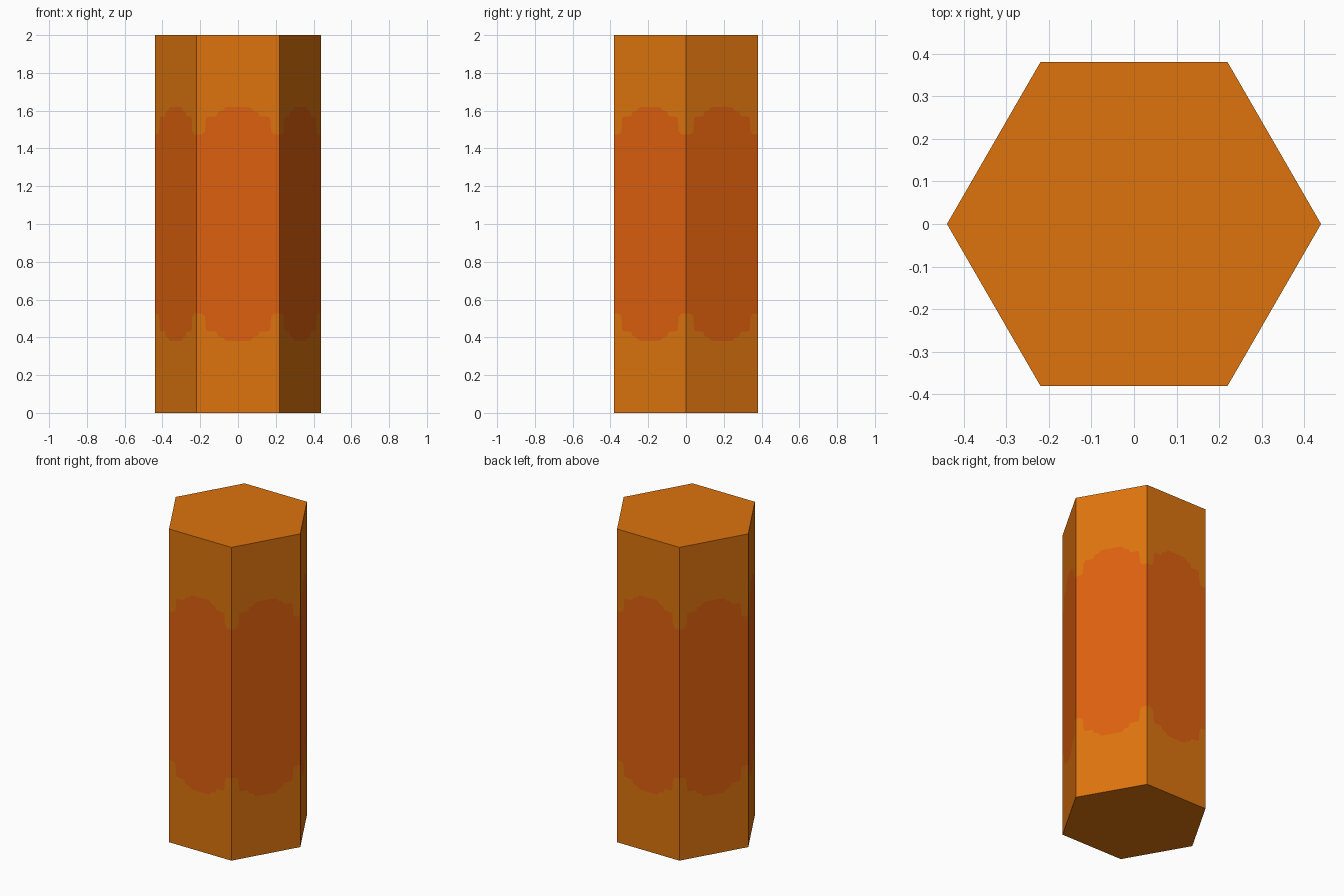
import bpy, bmesh, math
from mathutils import Vector

if "Cube" in bpy.data.objects:
    bpy.data.objects.remove(bpy.data.objects["Cube"])

R, H, SIDES = 0.44, 2.0, 6


def srgb(r, g, b):
    lin = lambda c: c / 12.92 if c <= 0.04045 else ((c + 0.055) / 1.055) ** 2.4
    return [lin(c / 255) for c in (r, g, b)] + [1.0]


def material(name, rgb):
    m = bpy.data.materials.new(name)
    m.diffuse_color = srgb(*rgb)
    m.use_nodes = True
    m.node_tree.nodes["Principled BSDF"].inputs["Base Color"].default_value = m.diffuse_color
    return m


# Half outline of the painted band: distance from face centre, height above mid
half = [(0.22, 0.475), (0.19, 0.475), (0.175, 0.49), (0.17, 0.56), (0.16, 0.57),
        (0.115, 0.57), (0.105, 0.595), (0.08, 0.6), (0.07, 0.615), (0.055, 0.62)]
outline = [(-u, h) for u, h in half] + [(u, h) for u, h in reversed(half)]

# Columns of vertices around the hexagon: floor, band bottom, band top, roof
bm = bmesh.new()
columns = []
for s in range(SIDES):
    a, b = (Vector((R * math.cos(t), R * math.sin(t), 0))
            for t in (math.tau * s / SIDES, math.tau * (s + 1) / SIDES))
    for u, h in outline[:-1]:
        p = a.lerp(b, (u + 0.22) / 0.44)
        columns.append([bm.verts.new((p.x, p.y, z))
                        for z in (0, H / 2 - h, H / 2 + h, H)])

# Side walls, with the middle row as the band
for i, c in enumerate(columns):
    d = columns[(i + 1) % len(columns)]
    for row in range(3):
        f = bm.faces.new((c[row], d[row], d[row + 1], c[row + 1]))
        f.material_index = 1 if row == 1 else 0

# Flat end caps
bm.faces.new([c[3] for c in columns])
bm.faces.new([c[0] for c in reversed(columns)])

mesh = bpy.data.meshes.new("hexagonal_column")
bm.to_mesh(mesh)
bm.free()
mesh.materials.append(material("amber orange", (221, 116, 14)))
mesh.materials.append(material("deep orange", (221, 96, 14)))
obj = bpy.data.objects.new("hexagonal_column", mesh)
bpy.context.collection.objects.link(obj)
